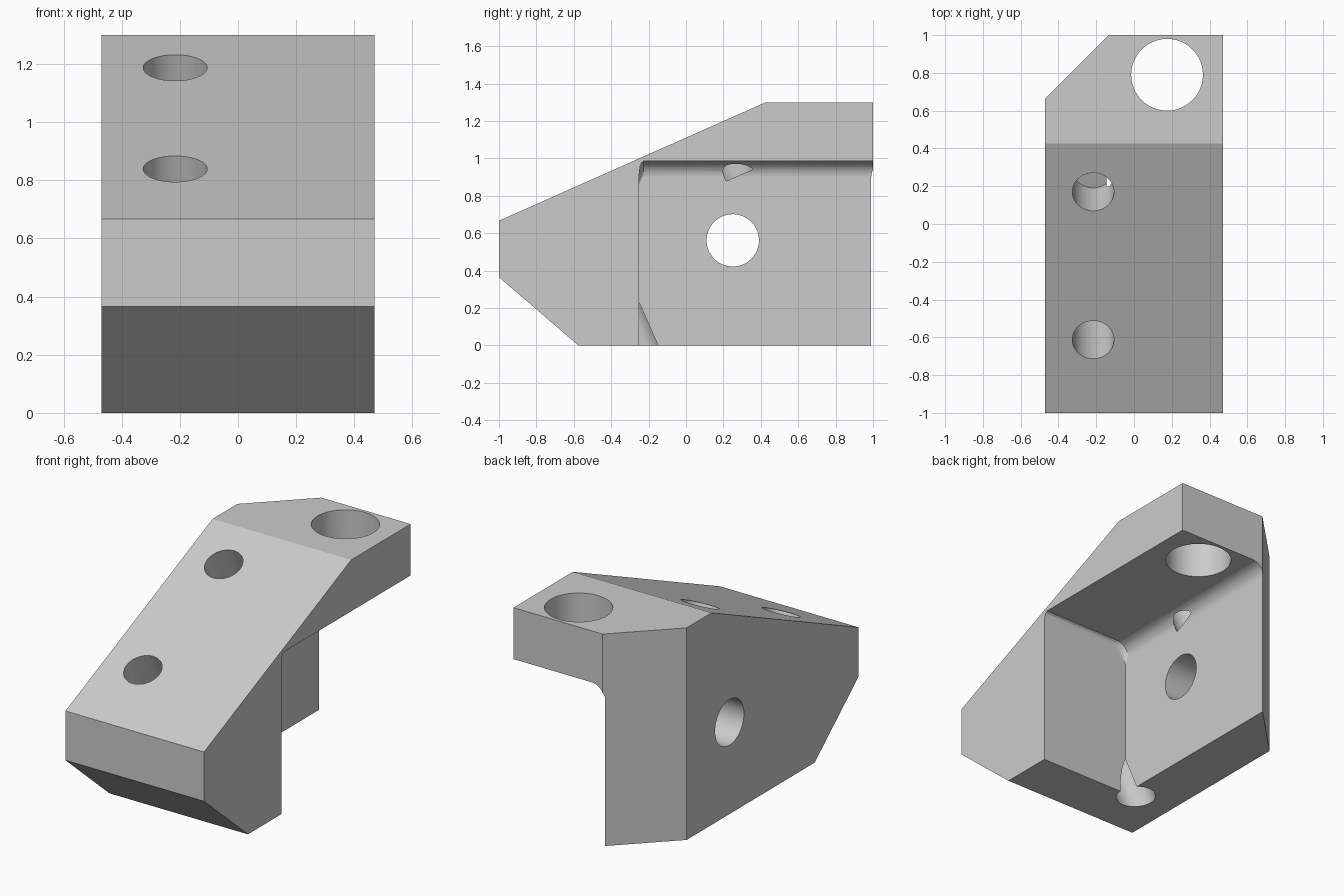
import bpy, bmesh
from math import sin, cos, pi, atan2, radians
from mathutils import Vector

cube = bpy.data.objects.get("Cube")
if cube:
    bpy.data.objects.remove(cube, do_unlink=True)

HALF = 0.47                     # half width
WALL = -0.145                   # inner face of the side plate
NOSE, CREST = (-1.0, 0.667), (0.425, 1.3)   # ends of the sloping top
SLOPE = atan2(CREST[1] - NOSE[1], CREST[0] - NOSE[0])
INTO = Vector((0, sin(SLOPE), -cos(SLOPE)))  # drilling direction

grey = bpy.data.materials.new("light grey")
grey.use_nodes = True
grey.diffuse_color = (0.6, 0.6, 0.6, 1)
grey.node_tree.nodes["Principled BSDF"].inputs["Base Color"].default_value = (0.6, 0.6, 0.6, 1)


def loft(name, rings):
    """Closed solid through matching rings of points."""
    bm = bmesh.new()
    loops = [[bm.verts.new(p) for p in ring] for ring in rings]
    n = len(loops[0])
    for a, b in zip(loops, loops[1:]):
        for i in range(n):
            j = (i + 1) % n
            bm.faces.new((a[i], a[j], b[j], b[i]))
    bm.faces.new(loops[0])
    bm.faces.new(loops[-1])
    bmesh.ops.recalc_face_normals(bm, faces=bm.faces)
    mesh = bpy.data.meshes.new(name)
    bm.to_mesh(mesh)
    bm.free()
    mesh.materials.append(grey)
    obj = bpy.data.objects.new(name, mesh)
    bpy.context.collection.objects.link(obj)
    return obj


def drill(name, start, direction, length, radius, sides=48):
    """Round cutter running from start along direction."""
    d = Vector(direction).normalized()
    turn = d.to_track_quat('Z', 'Y')
    circle = [turn @ Vector((radius * cos(2 * pi * i / sides), radius * sin(2 * pi * i / sides), 0))
              for i in range(sides)]
    start = Vector(start)
    return loft(name, [[start + c for c in circle], [start + d * length + c for c in circle]])


def pocket_ring(y, ceiling, radius, steps=8):
    """Pocket outline at one depth, with a round upper inner corner."""
    pts = [(0.6, y, -0.1), (0.6, y, ceiling)]
    for i in range(steps + 1):
        a = pi / 2 * i / steps
        pts.append((WALL + radius * (1 - sin(a)), y, ceiling - radius * (1 - cos(a))))
    return pts + [(WALL, y, -0.1)]


# Bracket body from its side profile
side = [(-0.575, 0), (1, 0), (1, 1.3), CREST, NOSE, (-1, 0.365)]
body = loft("bracket_body", [[(x, y, z) for y, z in side] for x in (-HALF, HALF)])

# Pocket under the flange, with a small round where it meets the nose block
sections = [(-0.25, 0.92, 0.07), (-0.246, 0.955, 0.1), (-0.238, 0.976, 0.1),
            (-0.226, 0.985, 0.085), (1.1, 0.985, 0.085)]
cutters = [loft("pocket_cutter", [pocket_ring(*s) for s in sections])]

# Vertical chamfer on the rear corner
corner = [(-0.57, 0.565), (-0.035, 1.1), (-0.57, 1.1)]
cutters.append(loft("chamfer_cutter", [[(x, y, z) for x, y in corner] for z in (-0.1, 1.5)]))

# Flange hole and side plate hole
cutters.append(drill("flange_hole_cutter", (0.175, 0.79, 0.9), (0, 0, 1), 0.6, 0.19))
cutters.append(drill("plate_hole_cutter", (-0.6, 0.25, 0.562), (1, 0, 0), 0.7, 0.14))

# Screw holes square to the slope: a blind one and a through one
for name, y, depth in (("blind", 0.17, 0.3), ("through", -0.613, 1.1)):
    z = NOSE[1] + (y - NOSE[0]) * sin(SLOPE) / cos(SLOPE)
    start = Vector((-0.216, y, z)) - INTO * 0.2
    cutters.append(drill(name + "_screw_hole_cutter", start, INTO, depth + 0.2, 0.11))

bpy.ops.object.select_all(action='DESELECT')
bpy.context.view_layer.objects.active = body
body.select_set(True)
for cutter in cutters:
    cutter.hide_render = True
    mod = body.modifiers.new("cut", 'BOOLEAN')
    mod.operation = 'DIFFERENCE'
    mod.solver = 'EXACT'
    mod.object = cutter
    bpy.ops.object.modifier_apply(modifier=mod.name)
    bpy.data.objects.remove(cutter, do_unlink=True)

# Smooth rounds, crisp edges
bpy.ops.object.shade_smooth_by_angle(angle=radians(15))
weighted = body.modifiers.new("flat_faces", 'WEIGHTED_NORMAL')
weighted.keep_sharp = True
